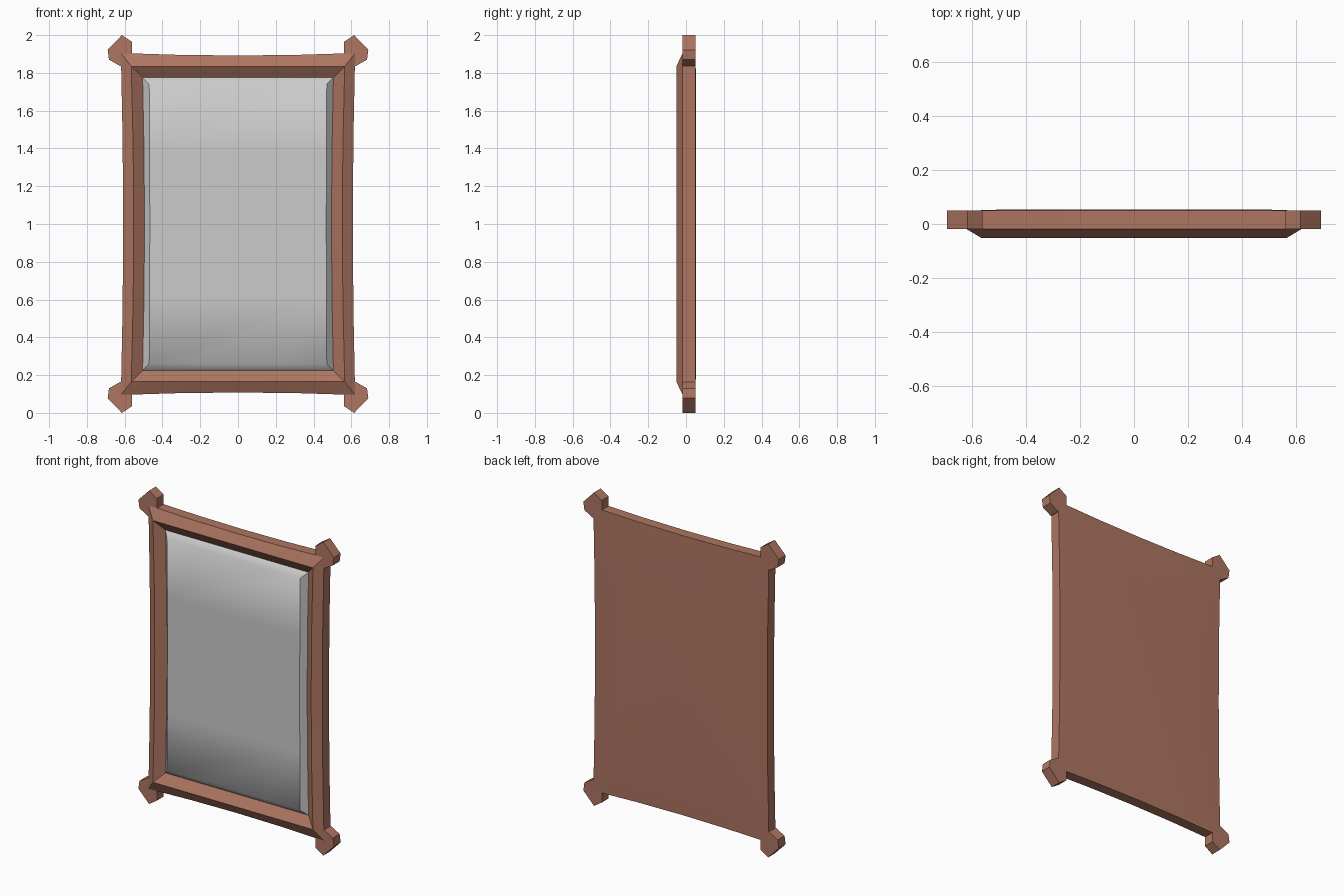
import bpy, bmesh, math

if "Cube" in bpy.data.objects:
    bpy.data.objects.remove(bpy.data.objects["Cube"])

wood = bpy.data.materials.new("brown_wood")
wood.diffuse_color = (0.42, 0.18, 0.12, 1)
wood.use_nodes = True
wood.node_tree.nodes["Principled BSDF"].inputs["Base Color"].default_value = wood.diffuse_color
SEG = 4  # segments along each gently curved side


def finish(name, bm, mat=None):
    bmesh.ops.recalc_face_normals(bm, faces=bm.faces)
    me = bpy.data.meshes.new(name)
    bm.to_mesh(me)
    bm.free()
    ob = bpy.data.objects.new(name, me)
    bpy.context.collection.objects.link(ob)
    if mat:
        me.materials.append(mat)
    return ob


def ring(bm, hx, hz, sag_x, sag_z, y):
    """Rectangle loop around z = 1 whose sides bow inwards by sag."""
    ts = [-1 + 2 * i / SEG for i in range(SEG)]
    top = [(hx * t, hz - sag_z * (1 - t * t)) for t in ts]
    right = [(hx - sag_x * (1 - t * t), -hz * t) for t in ts]
    half = top + right
    pts = half + [(-x, -z) for x, z in half]
    return [bm.verts.new((x, y, 1 + z)) for x, z in pts]


def bridge(bm, a, b):
    n = len(a)
    return [bm.faces.new((a[i], a[(i + 1) % n], b[(i + 1) % n], b[i])) for i in range(n)]


# Frame: slightly domed back, flat rim, raised ridge, slope down to the glass
bm = bmesh.new()
profile = [
    (0.50, 0.78, 0.010, 0.010, 0.053),
    (0.62, 0.905, 0.012, 0.013, 0.049),
    (0.62, 0.905, 0.012, 0.013, -0.018),
    (0.565, 0.835, 0.013, 0.0, -0.051),
    (0.505, 0.775, 0.010, 0.0, -0.010),
]
loops = [ring(bm, *p) for p in profile]
for a, b in zip(loops, loops[1:]):
    bridge(bm, a, b)
bm.faces.new(loops[0])
bm.faces.new(loops[-1])
frame = finish("frame", bm, wood)
bpy.context.view_layer.objects.active = frame
frame.select_set(True)
bpy.ops.object.shade_smooth_by_angle(angle=math.radians(20))
frame.select_set(False)

# Corner lugs: one faceted prism mirrored to all four corners
lug = [(0.56, 0.83), (0.56, 0.964), (0.615, 1.0), (0.69, 0.922),
       (0.683, 0.87), (0.625, 0.837)]
for name, sx, sz in (("top_right", 1, 1), ("top_left", -1, 1),
                     ("bottom_right", 1, -1), ("bottom_left", -1, -1)):
    bm = bmesh.new()
    front, back = [[bm.verts.new((sx * x, y, 1 + sz * z)) for x, z in lug]
                   for y in (-0.0185, 0.0495)]
    bridge(bm, front, back)
    bm.faces.new(front)
    bm.faces.new(back)
    finish("corner_lug_" + name, bm, wood)

# Mirror glass: bevelled edge, crisp at the sides and soft at top and bottom
bm = bmesh.new()
outer = ring(bm, 0.505, 0.775, 0.010, 0.0, -0.010)
inner = ring(bm, 0.47, 0.74, 0.003, 0.0, -0.045)
bridge(bm, outer, inner)
right = inner[SEG:2 * SEG + 1]
left = [inner[0]] + inner[:3 * SEG - 1:-1]
bm.faces.new(inner[:SEG + 1] + [right[1], left[1]])
for i in range(1, SEG - 1):
    bm.faces.new((left[i], right[i], right[i + 1], left[i + 1]))
bm.faces.new([left[-2], right[-2]] + inner[2 * SEG:3 * SEG + 1])
for f in bm.faces:
    f.smooth = True
for side in (right, left):
    for a, b in zip(side, side[1:]):
        bm.edges.get((a, b)).smooth = False
for i in range(0, 4 * SEG, SEG):
    bm.edges.get((outer[i], inner[i])).smooth = False
finish("mirror_glass", bm)
